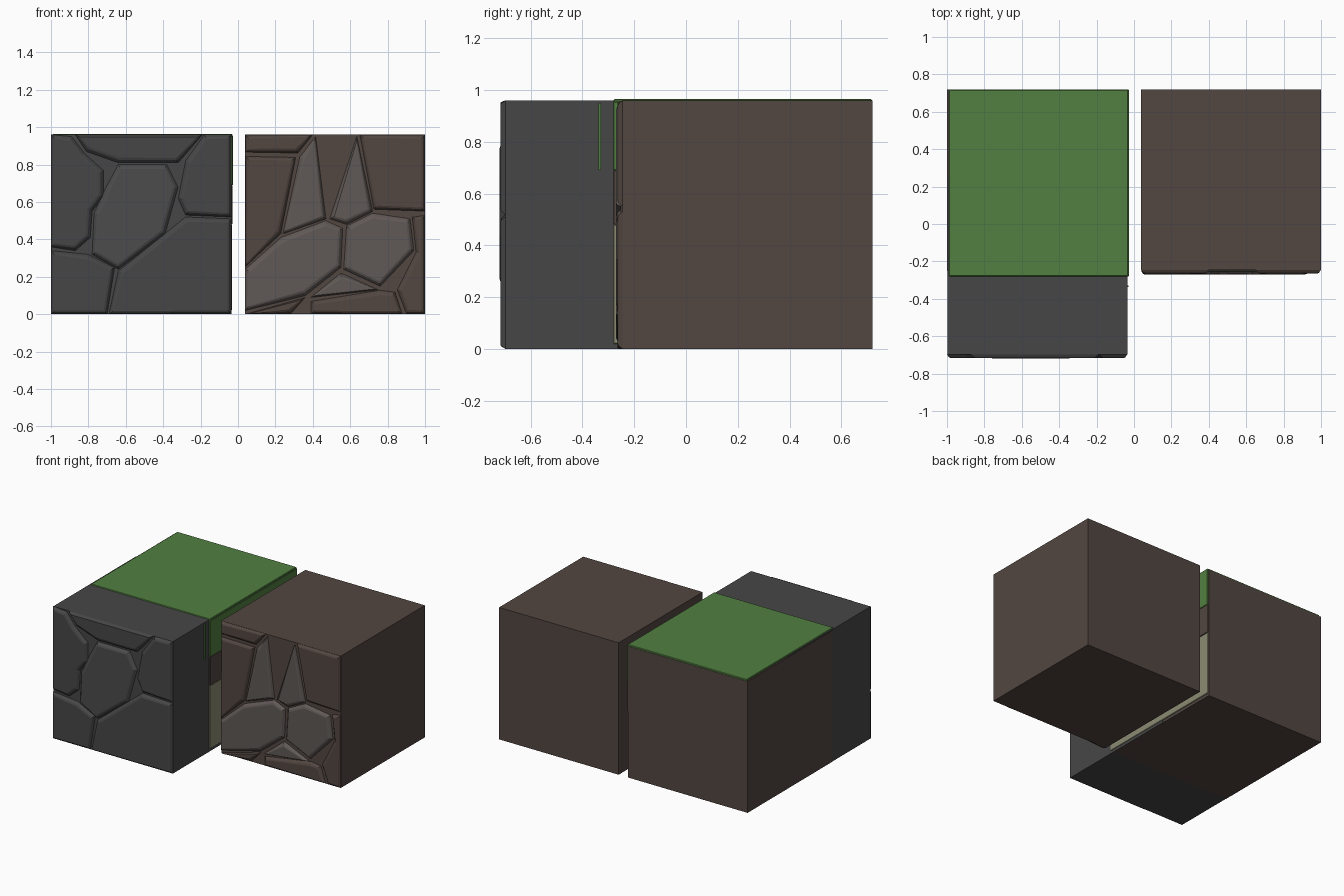
import bpy, bmesh

def mat(name, c):
    m = bpy.data.materials.new(name)
    m.diffuse_color = (*c, 1)
    return m

STONE = mat("stone", (0.062, 0.062, 0.062))
STONE_LIGHT = mat("stone_light", (0.072, 0.072, 0.072))
DIRT = mat("dirt", (0.085, 0.062, 0.053))
DIRT_LIGHT = mat("dirt_light", (0.118, 0.1, 0.093))
GRASS = mat("grass", (0.085, 0.215, 0.053))
SAND = mat("sand", (0.26, 0.26, 0.17))

def finish(bm, name, m):
    me = bpy.data.meshes.new(name)
    bm.to_mesh(me)
    bm.free()
    me.materials.append(m)
    ob = bpy.data.objects.new(name, me)
    bpy.context.collection.objects.link(ob)
    return ob

def box(name, lo, hi, m, bevel=0):
    bm = bmesh.new()
    bmesh.ops.create_cube(bm, size=1)
    for v in bm.verts:
        v.co = [lo[i] if v.co[i] < 0 else hi[i] for i in range(3)]
    if bevel:
        bmesh.ops.bevel(bm, geom=bm.edges[:], offset=bevel, segments=1, affect='EDGES')
    return finish(bm, name, m)

def slabs(name, cells, y, m):
    # raised cracked plates on a front face, each with a two-step chamfer
    bm = bmesh.new()
    for cell in cells:
        f = bm.faces.new([bm.verts.new((x, y, z)) for x, z in cell])
        f.normal_update()
        if f.normal.y > 0:
            f.normal_flip()
        bmesh.ops.inset_individual(bm, faces=[f], thickness=0.016, depth=0.016)
        f.normal_update()
        bmesh.ops.inset_individual(bm, faces=[f], thickness=0.012, depth=0.004)
    return finish(bm, name, m)

# stone block with cracked front
box("stone_block", (-0.998, -0.697, 0), (-0.036, 0.25, 0.96), STONE)
slabs("stone_plates", [
    [(-1, .96), (-.89, .95), (-.82, .86), (-.72, .77), (-.72, .63), (-.78, .55), (-.79, .41), (-.87, .34), (-1, .36)],
    [(-.87, .96), (-.19, .96), (-.32, .81), (-.64, .81), (-.81, .87)],
    [(-.18, .96), (-.036, .96), (-.036, .52), (-.28, .53), (-.32, .62), (-.28, .82)],
    [(-.036, .51), (-.036, 0), (-.69, 0), (-.64, .23), (-.28, .52)],
    [(-1, .34), (-.80, .32), (-.66, .25), (-.70, 0), (-1, 0)],
], -0.697, STONE)
slabs("stone_centre_plate", [
    [(-.64, .80), (-.38, .80), (-.32, .68), (-.39, .43), (-.64, .24), (-.78, .32), (-.77, .54), (-.71, .67)],
], -0.699, STONE_LIGHT)

# dirt block with cracked front
box("dirt_block", (0.038, -0.246, 0), (1, 0.72, 0.96), DIRT)
slabs("dirt_plates", [
    [(.038, .96), (.40, .96), (.32, .86), (.038, .865)],
    [(.038, .845), (.31, .84), (.23, .43), (.038, .25)],
    [(.65, .96), (1, .96), (1, .55), (.725, .56)],
    [(1, .53), (1, 0), (.90, 0), (.85, .13), (.95, .33), (.93, .52)],
    [(.76, .13), (.84, .12), (.88, 0), (.39, 0), (.39, .07)],
    [(.038, 0), (.36, .09), (.28, 0)],
], -0.244, DIRT)
slabs("dirt_light_plates", [
    [(.415, .95), (.47, .51), (.24, .43), (.33, .84)],
    [(.635, .95), (.72, .55), (.58, .48), (.49, .51)],
    [(.47, .50), (.56, .46), (.55, .25), (.36, .10), (.038, .02), (.038, .24), (.23, .41)],
    [(.72, .54), (.92, .51), (.94, .34), (.76, .15), (.565, .24), (.58, .47)],
    [(.55, .22), (.75, .13), (.39, .09)],
], -0.25, DIRT_LIGHT)

# grass-topped block, overlapping the stone block
box("turf_body", (-1, -0.25, 0), (-0.038, 0.72, 0.955), DIRT)
box("grass_top", (-0.99, -0.28, 0.94), (-0.03, 0.718, 0.965), GRASS, 0.004)

# layered inner side facing the dirt block
for name, z0, z1, x1, m in [("grass_skirt", .69, .955, -.027, GRASS),
                            ("dirt_layer", .48, .69, -.029, DIRT),
                            ("sand_layer", .02, .48, -.032, SAND)]:
    box(name, (-0.05, -0.28, z0), (x1, 0.718, z1), m, 0.003)
box("grass_blade", (-0.05, -0.338, .69), (-0.03, -0.328, .95), GRASS)
